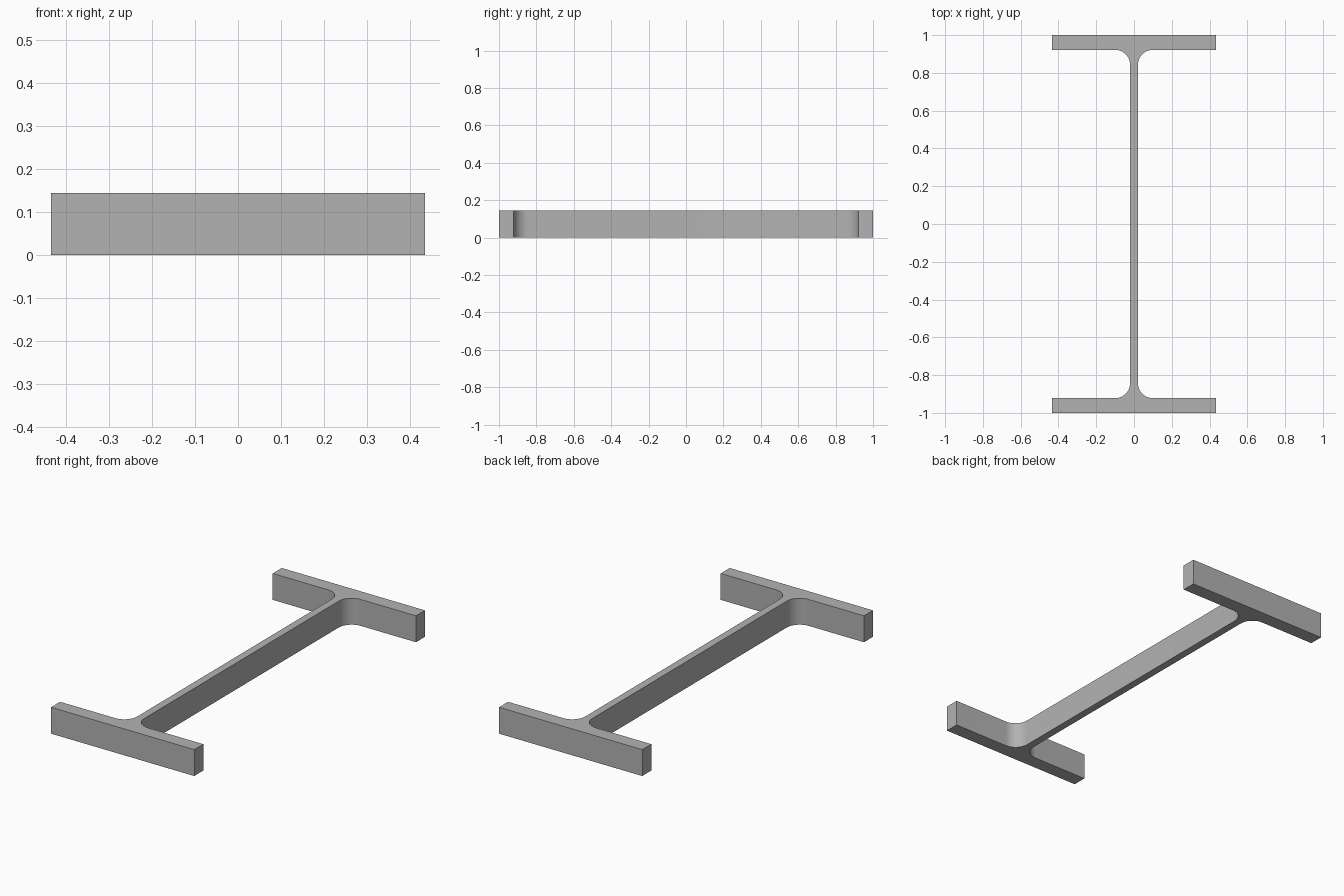
import bpy
import bmesh
from math import sin, cos, pi, radians

cube = bpy.data.objects.get("Cube")
if cube:
    bpy.data.objects.remove(cube, do_unlink=True)

HALF_DEPTH = 1.0
HALF_WIDTH = 0.4348
FLANGE = 0.0783
HALF_WEB = 0.021
FILLET = 0.0783
LENGTH = 0.145
STEPS = 12

# Plain grey steel
steel = bpy.data.materials.new("steel grey")
steel.use_nodes = True
grey = (0.45, 0.45, 0.45, 1)
steel.diffuse_color = grey
steel.node_tree.nodes["Principled BSDF"].inputs["Base Color"].default_value = grey

# One quarter of the section: flange edge, then root fillet down to the web
inner = HALF_DEPTH - FLANGE
quarter = [(HALF_WIDTH, HALF_DEPTH), (HALF_WIDTH, inner)]
for i in range(STEPS + 1):
    a = pi / 2 * (1 + i / STEPS)
    quarter.append((HALF_WEB + FILLET + FILLET * cos(a),
                    inner - FILLET + FILLET * sin(a)))

# Mirror the quarter into the full I section
right_side = quarter + [(x, -y) for x, y in reversed(quarter)]
outline = right_side + [(-x, y) for x, y in reversed(right_side)]

# Extrude the section upward
bm = bmesh.new()
base = bm.faces.new([bm.verts.new((x, y, 0)) for x, y in outline])
top = bmesh.ops.extrude_face_region(bm, geom=[base], use_keep_orig=True)
bmesh.ops.translate(bm, vec=(0, 0, LENGTH),
                    verts=[v for v in top["geom"] if isinstance(v, bmesh.types.BMVert)])
bmesh.ops.recalc_face_normals(bm, faces=bm.faces)
mesh = bpy.data.meshes.new("i_beam")
bm.to_mesh(mesh)
bm.free()
mesh.materials.append(steel)

beam = bpy.data.objects.new("i_beam", mesh)
bpy.context.collection.objects.link(beam)
bpy.context.view_layer.objects.active = beam
beam.select_set(True)
bpy.ops.object.shade_smooth_by_angle(angle=radians(30))
